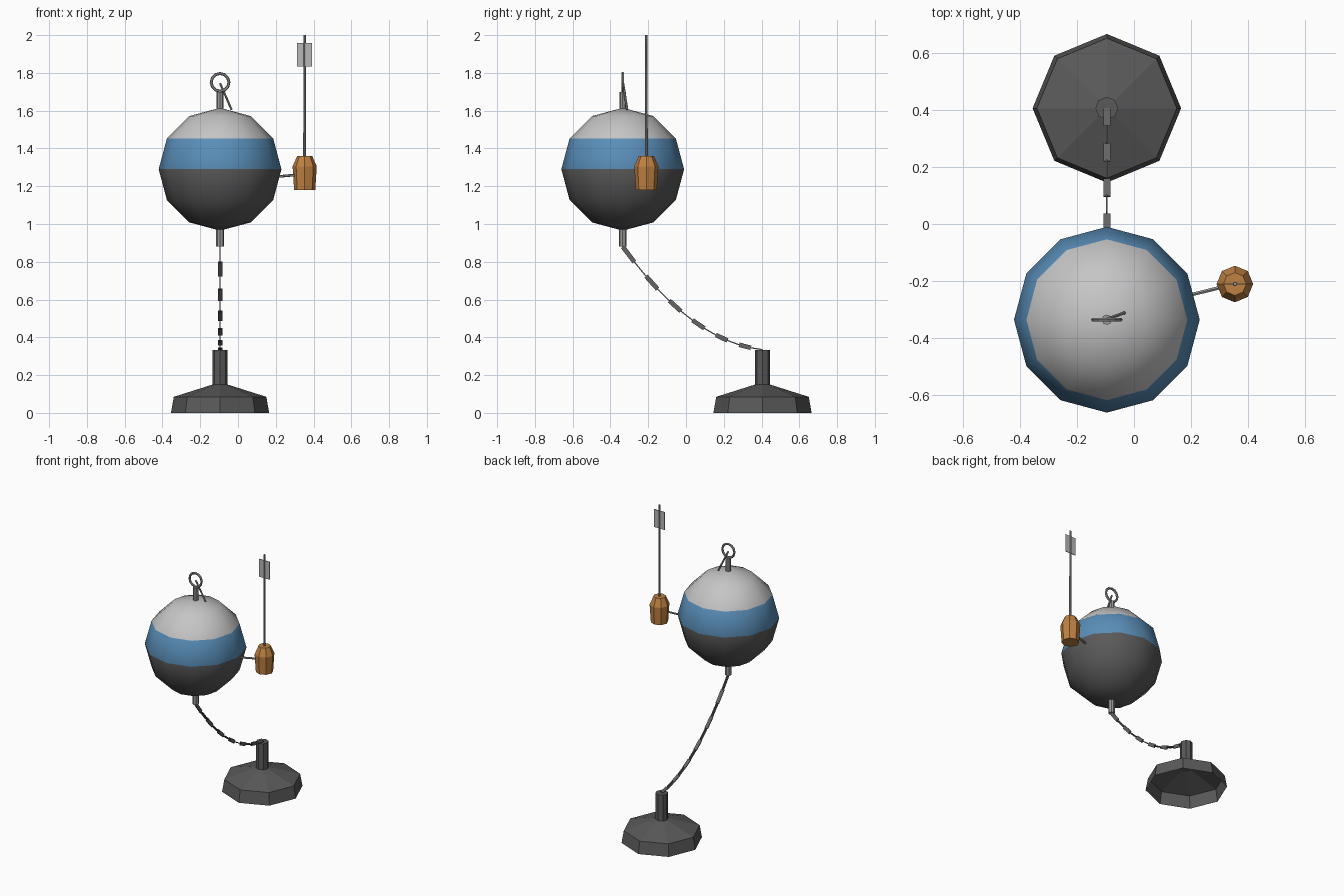
import bpy, bmesh, math
from mathutils import Vector, Matrix

if "Cube" in bpy.data.objects:
    bpy.data.objects.remove(bpy.data.objects["Cube"])


def material(name, r, g, b):
    m = bpy.data.materials.new(name)
    m.use_nodes = True
    m.diffuse_color = (r, g, b, 1)
    m.node_tree.nodes["Principled BSDF"].inputs["Base Color"].default_value = (r, g, b, 1)
    return m


PALE = material("pale grey", 0.56, 0.56, 0.56)
BLUE = material("band blue", 0.10, 0.27, 0.48)
DARK = material("dark grey", 0.10, 0.10, 0.10)
CHAIN = material("chain grey", 0.13, 0.13, 0.13)
METAL = material("metal grey", 0.32, 0.32, 0.32)
FLAG = material("flag grey", 0.48, 0.48, 0.48)
ORANGE = material("float orange", 0.52, 0.22, 0.055)

BUOY = Vector((-0.095, -0.335, 1.29))
FLOAT = Vector((0.353, -0.21, 0))
BASE = Vector((-0.095, 0.405, 0))


def finish(name, bm, mats, smooth=False):
    me = bpy.data.meshes.new(name)
    bm.to_mesh(me)
    bm.free()
    for m in mats:
        me.materials.append(m)
    for p in me.polygons:
        p.use_smooth = smooth
    ob = bpy.data.objects.new(name, me)
    bpy.context.collection.objects.link(ob)
    return ob


def lathe(name, profile, centre, mat, sides=8, cap_bottom=True, cap_top=True, smooth=False):
    """Stack rings of (radius, z) around a vertical axis."""
    bm = bmesh.new()
    rings = []
    for r, z in profile:
        angles = [math.tau * i / sides for i in range(sides)]
        rings.append([bm.verts.new((centre.x + r * math.cos(a), centre.y + r * math.sin(a), z))
                      for a in angles])
    for low, high in zip(rings, rings[1:]):
        for i in range(sides):
            j = (i + 1) % sides
            bm.faces.new((low[i], low[j], high[j], high[i]))
    if cap_bottom:
        bm.faces.new(rings[0][::-1])
    if cap_top:
        bm.faces.new(rings[-1])
    return finish(name, bm, [mat], smooth)


def rod(name, a, b, radius, mat, sides=8):
    a, b = Vector(a), Vector(b)
    bm = bmesh.new()
    turn = (b - a).to_track_quat("Z", "Y").to_matrix().to_4x4()
    bmesh.ops.create_cone(bm, cap_ends=True, segments=sides, radius1=radius, radius2=radius,
                          depth=(b - a).length, matrix=Matrix.Translation((a + b) / 2) @ turn)
    return finish(name, bm, [mat])


# Main buoy ball, coloured by height
bm = bmesh.new()
bmesh.ops.create_uvsphere(bm, u_segments=12, v_segments=6, radius=0.325,
                          matrix=Matrix.Translation(BUOY))
for f in bm.faces:
    h = f.calc_center_median().z - BUOY.z
    f.material_index = 2 if h < 0 else (1 if h < 0.15 else 0)
finish("buoy_ball", bm, [PALE, BLUE, DARK], smooth=True)

# Stems above and below the ball
lathe("top_stem", [(0.018, 1.59), (0.018, 1.70)], BUOY, METAL)
lathe("bottom_stem", [(0.021, 0.88), (0.021, 1.0)], BUOY, METAL)

# Lifting ring and its loose pin
bpy.ops.mesh.primitive_torus_add(location=(BUOY.x, BUOY.y, 1.75), rotation=(math.pi / 2, 0, 0),
                                 major_segments=12, minor_segments=6,
                                 major_radius=0.047, minor_radius=0.008)
ring = bpy.context.object
ring.name = "lifting_ring"
ring.data.materials.append(METAL)
rod("ring_pin", (-0.095, -0.333, 1.745), (-0.034, -0.311, 1.605), 0.006, METAL, 6)

# Side float with arm, mast and flag
lathe("side_float", [(0.056, 1.18), (0.064, 1.305), (0.04, 1.36)], FLOAT, ORANGE)
rod("float_arm", (0.12, -0.267, 1.243), (0.34, -0.213, 1.263), 0.007, METAL, 6)
lathe("mast", [(0.008, 1.34), (0.006, 2.0)], FLOAT, METAL)
bm = bmesh.new()
bmesh.ops.create_cube(bm, size=1, matrix=Matrix.Translation((FLOAT.x, FLOAT.y, 1.897))
                      @ Matrix.Diagonal((0.08, 0.004, 0.125, 1)))
finish("mast_flag", bm, [FLAG])

# Anchor: hollow weight with a post
lathe("anchor_weight", [(0.26, 0), (0.245, 0.085), (0.04, 0.15)], BASE, DARK,
      cap_bottom=False, cap_top=False)
lathe("anchor_post", [(0.04, 0.145), (0.04, 0.333)], BASE, DARK)

# Chain of flat links, turned alternately edge-on
LINKS = 12


def chain_point(k):
    u = 1 - k / LINKS
    return Vector((BUOY.x, BASE.y + (BUOY.y - BASE.y) * u, 0.335 + 0.075 * u + 0.47 * u * u))


bm = bmesh.new()
for k in range(LINKS):
    a, b = chain_point(k), chain_point(k + 1)
    d = b - a
    tilt = Matrix.Rotation(math.atan2(d.z, d.y), 4, "X")
    wide, thin = 0.024, 0.006
    sx, sz = (wide, thin) if k % 2 else (thin, wide)
    bmesh.ops.create_cube(bm, size=1, matrix=Matrix.Translation((a + b) / 2) @ tilt
                          @ Matrix.Diagonal((sx, d.length, sz, 1)))
finish("anchor_chain", bm, [CHAIN])
